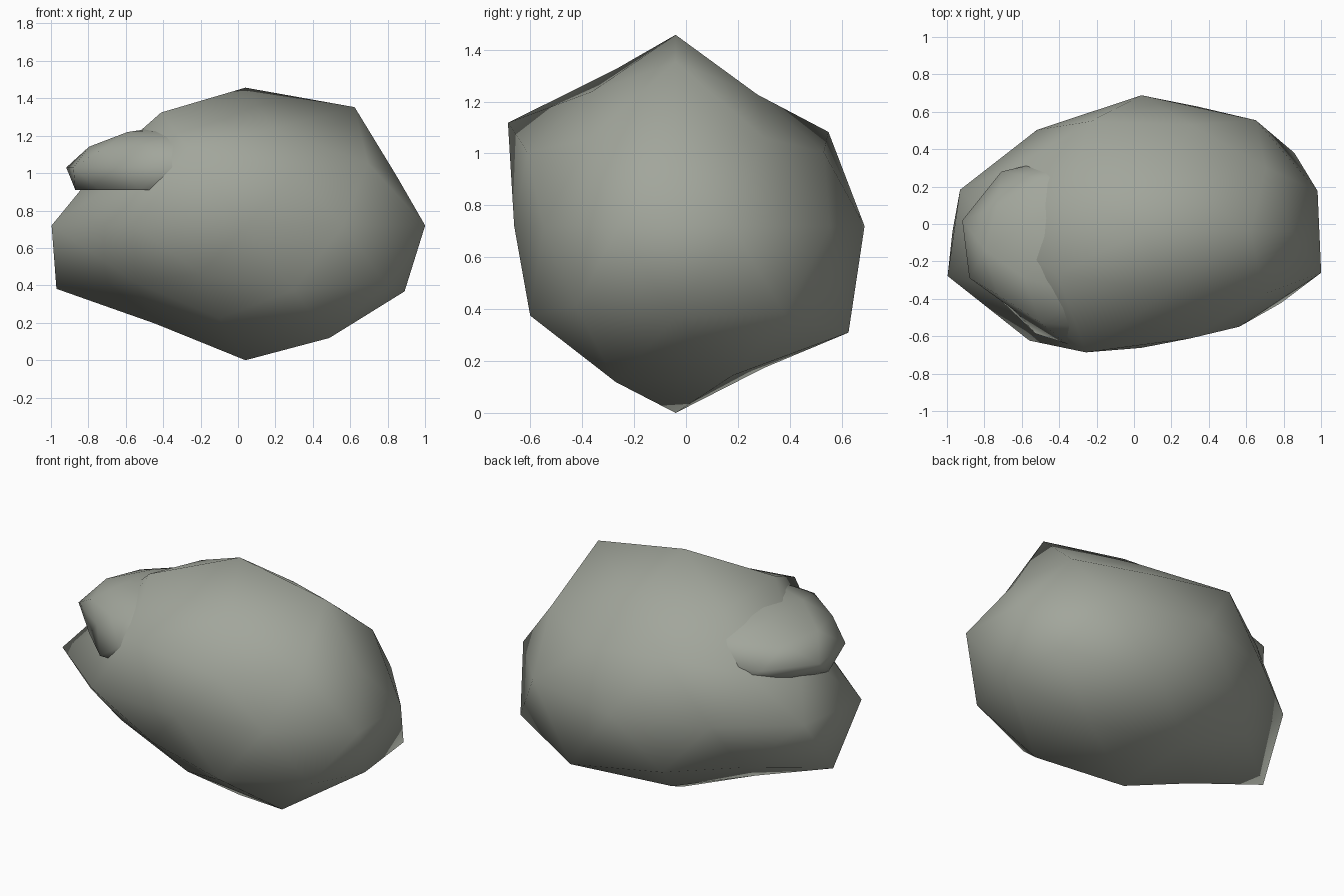
import bpy
import math

cube = bpy.data.objects.get("Cube")
if cube:
    bpy.data.objects.remove(cube, do_unlink=True)

# Single stone colour
stone = bpy.data.materials.new("grey_green_stone")
stone.use_nodes = True
colour = (0.36, 0.38, 0.33, 1)
stone.diffuse_color = colour
shader = next(n for n in stone.node_tree.nodes if n.type == 'BSDF_PRINCIPLED')
shader.inputs["Base Color"].default_value = colour
shader.inputs["Roughness"].default_value = 0.9


def around(vert):
    """Angle of a vertex about the vertical axis, starting at +x."""
    return (math.atan2(vert.co.y, vert.co.x) + 0.01) % math.tau


def make_rock(name, centre, size, bumps, underside):
    """Icosphere whose horizontal rings are pushed in or out by bump factors."""
    bpy.ops.mesh.primitive_ico_sphere_add(subdivisions=2, radius=1)
    rock = bpy.context.object
    rock.name = name
    rings = {}
    for vert in rock.data.vertices:
        vert.co.normalize()
        rings.setdefault(round(vert.co.z, 1) + 0.0, []).append(vert)
    sx, sy, up, down = size
    for level, ring in rings.items():
        ring.sort(key=around)
        factors = bumps.get(level, [1] * len(ring))
        for vert, f in zip(ring, factors):
            x, y, z = vert.co * f
            z *= up if z > 0 else down
            vert.co = (x * sx, y * sy, max(underside, z))
    rock.location = centre
    rock.data.materials.append(stone)
    bpy.ops.object.shade_smooth()
    return rock


# Large boulder, bumps listed ring by ring from top to bottom
boulder_bumps = {
    1.0: [1.10],
    0.9: [1.11, 0.89, 0.94, 1.06, 0.91],
    0.5: [0.965, 1.03, 0.91, 1.13, 0.95],
    0.4: [0.9, 0.95, 0.93, 0.89, 0.95],
    0.0: [0.99, 1.04, 1.03, 0.95, 1.02, 1.09, 1.02, 0.88, 0.89, 1.01],
    -0.4: [1.13, 1.05, 1.13, 0.86, 1.03],
    -0.5: [1.0, 1.165, 0.9, 0.86, 0.98],
    -0.9: [1.01, 0.96, 0.92, 0.87, 1.055],
    -1.0: [1.075],
}
make_rock("boulder", (0.04, -0.04, 0.72), (1, 0.707, 0.67, 0.67), boulder_bumps, -1)

# Small flat-bottomed stone lodged in the upper right side
stone_bumps = {
    1.0: [0.95],
    0.9: [1, 0.95, 0.88, 0.95, 1],
    0.5: [1, 0.95, 0.9, 0.95, 1],
    0.4: [1, 1, 0.9, 0.9, 1],
    0.0: [1, 1, 1, 1.04, 1.03, 0.96, 0.81, 1, 1, 1],
    -0.4: [1, 1, 1, 1.05, 1],
    -0.5: [1, 1, 0.97, 0.97, 1.05],
}
make_rock("small_stone", (-0.36, -0.14, 1.03), (0.57, 0.5, 0.235, 0.33), stone_bumps, -0.12)
